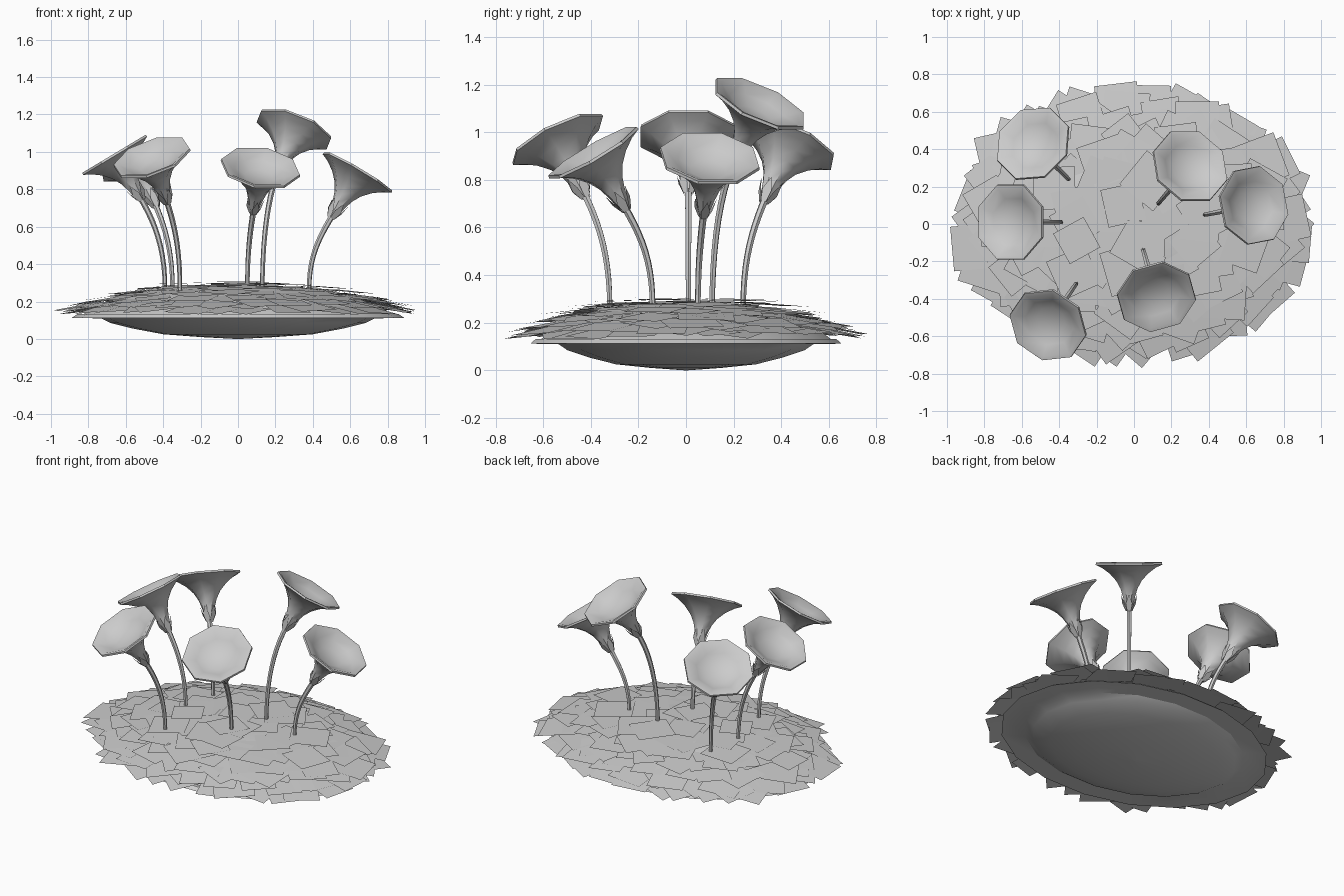
import bpy, bmesh, math, random
from mathutils import Vector, Matrix

if "Cube" in bpy.data.objects:
    bpy.data.objects.remove(bpy.data.objects["Cube"])

random.seed(7)
grey = bpy.data.materials.new("plain grey")
grey.diffuse_color = (0.6, 0.6, 0.6, 1)
grey.use_nodes = True
grey.node_tree.nodes["Principled BSDF"].inputs["Base Color"].default_value = grey.diffuse_color


def finish(bm, name, angle=None):
    """Turn a bmesh into a named object, optionally smooth shaded."""
    me = bpy.data.meshes.new(name)
    bm.to_mesh(me)
    bm.free()
    me.materials.append(grey)
    ob = bpy.data.objects.new(name, me)
    bpy.context.collection.objects.link(ob)
    if angle:
        bpy.ops.object.select_all(action='DESELECT')
        ob.select_set(True)
        bpy.context.view_layer.objects.active = ob
        bpy.ops.object.shade_smooth_by_angle(angle=math.radians(angle))
    return ob


def bridge(bm, rings):
    """Skin consecutive rings of equal length and cap both ends."""
    n = len(rings[0])
    for a, b in zip(rings, rings[1:]):
        for i in range(n):
            j = (i + 1) % n
            bm.faces.new((a[i], a[j], b[j], b[i]))
    bm.faces.new(rings[0][::-1])
    bm.faces.new(rings[-1])


def lathe(bm, profile, sides, mat=Matrix(), phase=0.0):
    """Revolve (radius, height) points about z, then place with a matrix."""
    rings = []
    for r, z in profile:
        ring = []
        for i in range(sides):
            a = phase + 2 * math.pi * i / sides
            ring.append(bm.verts.new(mat @ Vector((r * math.cos(a), r * math.sin(a), z))))
        rings.append(ring)
    bridge(bm, rings)


# Shallow oval bowl with a flat rim, and the mound inside it
oval = Matrix.Diagonal((1, 0.745, 1, 1))
bm = bmesh.new()
lathe(bm, [(0.01, 0), (0.2, 0.01), (0.4, 0.025), (0.56, 0.055), (0.68, 0.085),
           (0.73, 0.11), (0.89, 0.112), (0.86, 0.132)], 18, oval)
finish(bm, "bowl", 30)
bm = bmesh.new()
lathe(bm, [(0.84, 0.125), (0.78, 0.16), (0.66, 0.21), (0.48, 0.26), (0.3, 0.28),
           (0.02, 0.285)], 18, oval)
finish(bm, "mound", 30)

# Overlapping flat leaf plates in rings: radius, height, slope, count
bm = bmesh.new()
for rc, zc, slope, count in [(0.855, 0.17, 0.19, 34), (0.79, 0.195, 0.17, 32),
                             (0.70, 0.222, 0.14, 30), (0.60, 0.247, 0.10, 26),
                             (0.48, 0.272, 0.07, 22), (0.34, 0.292, 0.03, 14),
                             (0.14, 0.298, 0.01, 7)]:
    for k in range(count):
        a = 2 * math.pi * (k + random.uniform(-0.3, 0.3)) / count
        out = Vector((math.cos(a), math.sin(a), 0))
        r = rc + random.uniform(-0.03, 0.02)
        c = Vector((r * out.x, 0.75 * r * out.y, zc + random.uniform(-0.014, 0.008)))
        half = random.uniform(0.13, 0.175)
        spin = random.uniform(0, math.pi)
        vs = []
        for q in range(4):
            t = spin + q * math.pi / 2
            d = Vector((math.cos(t), math.sin(t), 0)) * half
            p = c + d
            p.z -= slope * d.dot(out)
            p.x = max(-1, min(1, p.x))
            p.y = max(-0.78, min(0.78, p.y))
            vs.append(bm.verts.new(p))
        bm.faces.new(vs)
finish(bm, "leaf_plates")

# Flowers: stem foot (x, y) and centre of the trumpet rim
FLOWERS = [((-0.35, 0.24), (-0.54, 0.43, 0.95)),
           ((-0.39, 0.01), (-0.66, 0.01, 0.985)),
           ((-0.31, -0.32), (-0.46, -0.54, 0.97)),
           ((0.05, -0.14), (0.12, -0.39, 0.915)),
           ((0.13, 0.11), (0.30, 0.31, 1.12)),
           ((0.38, 0.05), (0.64, 0.10, 0.89))]
TILT = math.radians(31)
TRUMPET = [(0.02, -0.27), (0.03, -0.24), (0.041, -0.195), (0.056, -0.15), (0.082, -0.105),
           (0.125, -0.06), (0.175, -0.025), (0.217, -0.006), (0.214, 0.006),
           (0.192, 0.002), (0.135, -0.03), (0.08, -0.057)]

for n, (foot, rim) in enumerate(FLOWERS, 1):
    rim = Vector(rim)
    az = math.atan2(rim.y - foot[1], rim.x - foot[0])
    place = Matrix.Translation(rim) @ Matrix.Rotation(az, 4, 'Z') @ Matrix.Rotation(TILT, 4, 'Y')
    axis = (place.to_3x3() @ Vector((0, 0, 1))).normalized()

    # Eight sided trumpet with a lip and a flat throat
    bm = bmesh.new()
    lathe(bm, TRUMPET, 8, place, math.pi / 8)
    finish(bm, f"trumpet_{n}", 40)

    # Calyx of five pointed sepals
    bm = bmesh.new()
    for k in range(5):
        spin = place @ Matrix.Rotation(2 * math.pi * k / 5, 4, 'Z')
        pts = [(0.018, -0.012, -0.285), (0.018, 0.012, -0.285), (0.037, 0.02, -0.24),
               (0.05, 0, -0.185), (0.037, -0.02, -0.24)]
        bm.faces.new([bm.verts.new(spin @ Vector(p)) for p in pts])
    finish(bm, f"calyx_{n}")

    # Curved stem swept from the mound to the trumpet's base
    p0 = Vector((foot[0], foot[1], 0.26))
    p3 = rim - axis * 0.255
    p1 = p0 + Vector((0, 0, 0.45 * (p3.z - p0.z)))
    p2 = p3 - axis * 0.16
    side = Vector((-math.sin(az), math.cos(az), 0))
    bm = bmesh.new()
    rings = []
    for s in range(11):
        t = s / 10
        u = 1 - t
        p = p0 * u**3 + p1 * 3 * u * u * t + p2 * 3 * u * t * t + p3 * t**3
        tan = ((p1 - p0) * u * u + (p2 - p1) * 2 * u * t + (p3 - p2) * t * t).normalized()
        nor = side.cross(tan)
        rad = 0.012 + 0.004 * t
        rings.append([bm.verts.new(p + (side * math.sin(b) - nor * math.cos(b)) * rad)
                      for b in (math.pi * i / 3 for i in range(6))])
    bridge(bm, rings)
    bmesh.ops.recalc_face_normals(bm, faces=bm.faces)
    finish(bm, f"stem_{n}", 40)
